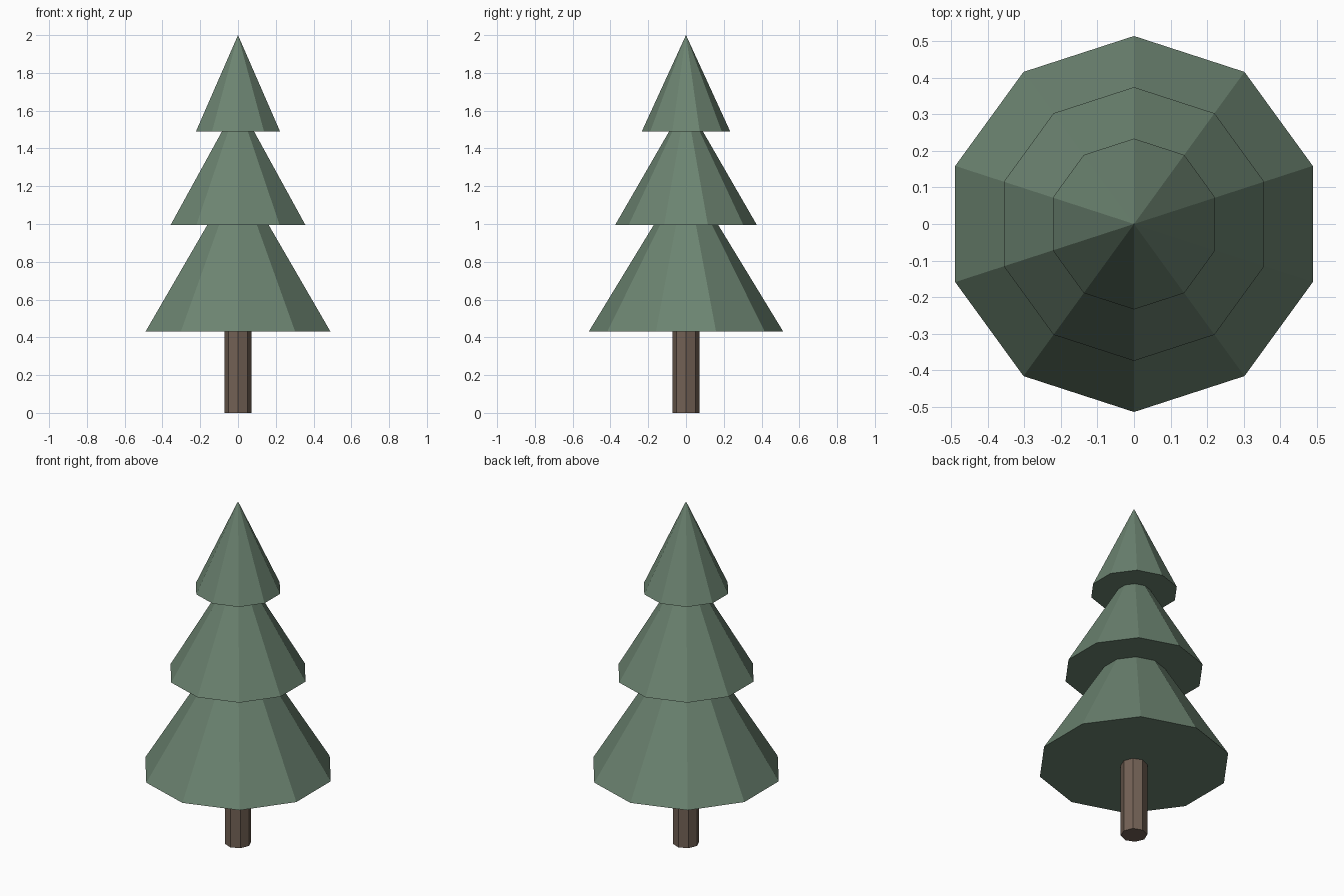
import bpy, bmesh
from math import pi
from mathutils import Matrix

if "Cube" in bpy.data.objects:
    bpy.data.objects.remove(bpy.data.objects["Cube"])


def material(name, rgb):
    mat = bpy.data.materials.new(name)
    mat.diffuse_color = (*rgb, 1.0)
    mat.use_nodes = True
    mat.node_tree.nodes["Principled BSDF"].inputs["Base Color"].default_value = mat.diffuse_color
    return mat


def solid(name, sides, r_bottom, r_top, z0, z1, mat):
    """Flat-faced cone or cylinder between two heights, with a corner on the y axis."""
    bm = bmesh.new()
    bmesh.ops.create_cone(
        bm, cap_ends=True, cap_tris=False, segments=sides,
        radius1=r_bottom, radius2=r_top, depth=z1 - z0,
        matrix=Matrix.Translation((0, 0, (z0 + z1) / 2)))
    # Turn so one corner points exactly along +y
    low = [v for v in bm.verts if abs(v.co.z - z0) < 1e-4]
    if max(v.co.y for v in low) < r_bottom - 1e-4:
        bmesh.ops.rotate(bm, verts=bm.verts, cent=(0, 0, 0),
                         matrix=Matrix.Rotation(pi / sides, 3, 'Z'))
    bmesh.ops.remove_doubles(bm, verts=bm.verts, dist=1e-5)
    mesh = bpy.data.meshes.new(name)
    bm.to_mesh(mesh)
    bm.free()
    mesh.materials.append(mat)
    obj = bpy.data.objects.new(name, mesh)
    bpy.context.collection.objects.link(obj)
    return obj


green = material("needles", (0.15, 0.23, 0.165))
brown = material("bark", (0.17, 0.12, 0.09))

# Trunk
solid("trunk", 8, 0.071, 0.071, 0.0, 0.46, brown)

# Foliage tiers: name, base radius, base height, tip height
for name, radius, base, tip in (
        ("lower_foliage", 0.515, 0.43, 1.275),
        ("middle_foliage", 0.375, 0.995, 1.645),
        ("upper_foliage", 0.234, 1.49, 2.0)):
    solid(name, 10, radius, 0.0, base, tip, green)
